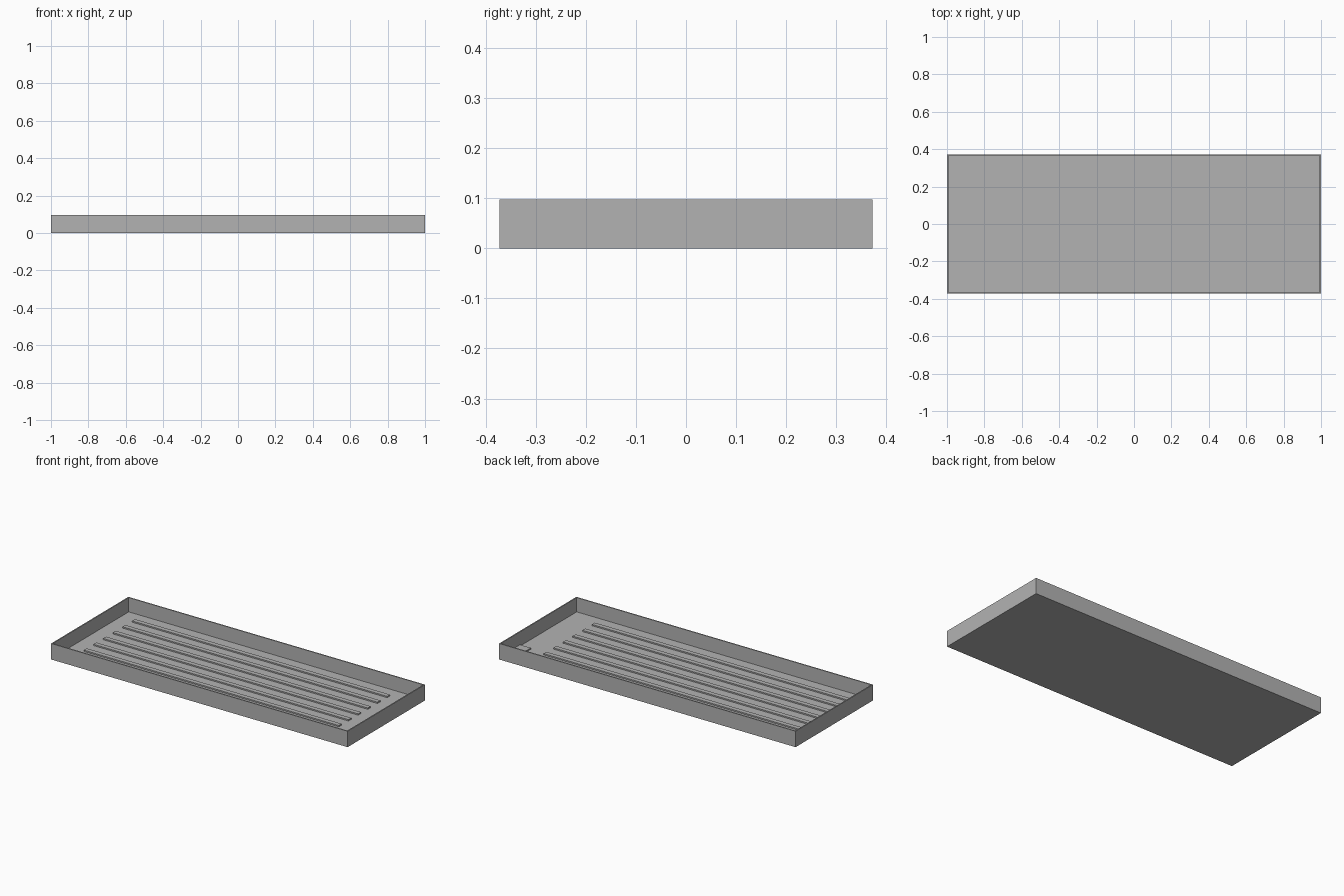
import bpy
import bmesh
from mathutils import Matrix, Vector

cube = bpy.data.objects.get("Cube")
if cube:
    bpy.data.objects.remove(cube, do_unlink=True)

grey = bpy.data.materials.new("plain grey")
grey.use_nodes = True
grey.diffuse_color = (0.45, 0.45, 0.45, 1)
grey.node_tree.nodes["Principled BSDF"].inputs["Base Color"].default_value = grey.diffuse_color

LENGTH, WIDTH, HEIGHT = 2.0, 0.745, 0.097
WALL, FLOOR = 0.01, 0.01
RIB_TOP = 0.018


def finish(name, bm):
    mesh = bpy.data.meshes.new(name)
    bm.to_mesh(mesh)
    bm.free()
    mesh.materials.append(grey)
    obj = bpy.data.objects.new(name, mesh)
    bpy.context.collection.objects.link(obj)
    return obj


def box(bm, low, high):
    low, high = Vector(low), Vector(high)
    matrix = Matrix.Translation((low + high) / 2) @ Matrix.Diagonal((*(high - low), 1))
    bmesh.ops.create_cube(bm, size=1, matrix=matrix)


# Open tray: a block whose top is inset to form the rim, then sunk to the floor
bm = bmesh.new()
box(bm, (-LENGTH / 2, -WIDTH / 2, 0), (LENGTH / 2, WIDTH / 2, HEIGHT))
top = max(bm.faces, key=lambda f: f.calc_center_median().z)
bmesh.ops.inset_region(bm, faces=[top], thickness=WALL)
sunk = bmesh.ops.extrude_discrete_faces(bm, faces=[top])["faces"][0]
bmesh.ops.translate(bm, verts=sunk.verts, vec=(0, 0, FLOOR - HEIGHT))
finish("tray", bm)

# Seven evenly spaced ribs along the floor
bm = bmesh.new()
for i in range(-3, 4):
    y = i * WIDTH / 8
    box(bm, (-0.9, y - 0.014, FLOOR - 0.002), (0.82, y + 0.014, RIB_TOP))
finish("floor_ribs", bm)

# Low pad in the back corner beside the end wall
bm = bmesh.new()
box(bm, (0.92, 0.18, FLOOR - 0.002), (LENGTH / 2 - WALL / 2, 0.27, RIB_TOP))
finish("corner_pad", bm)
